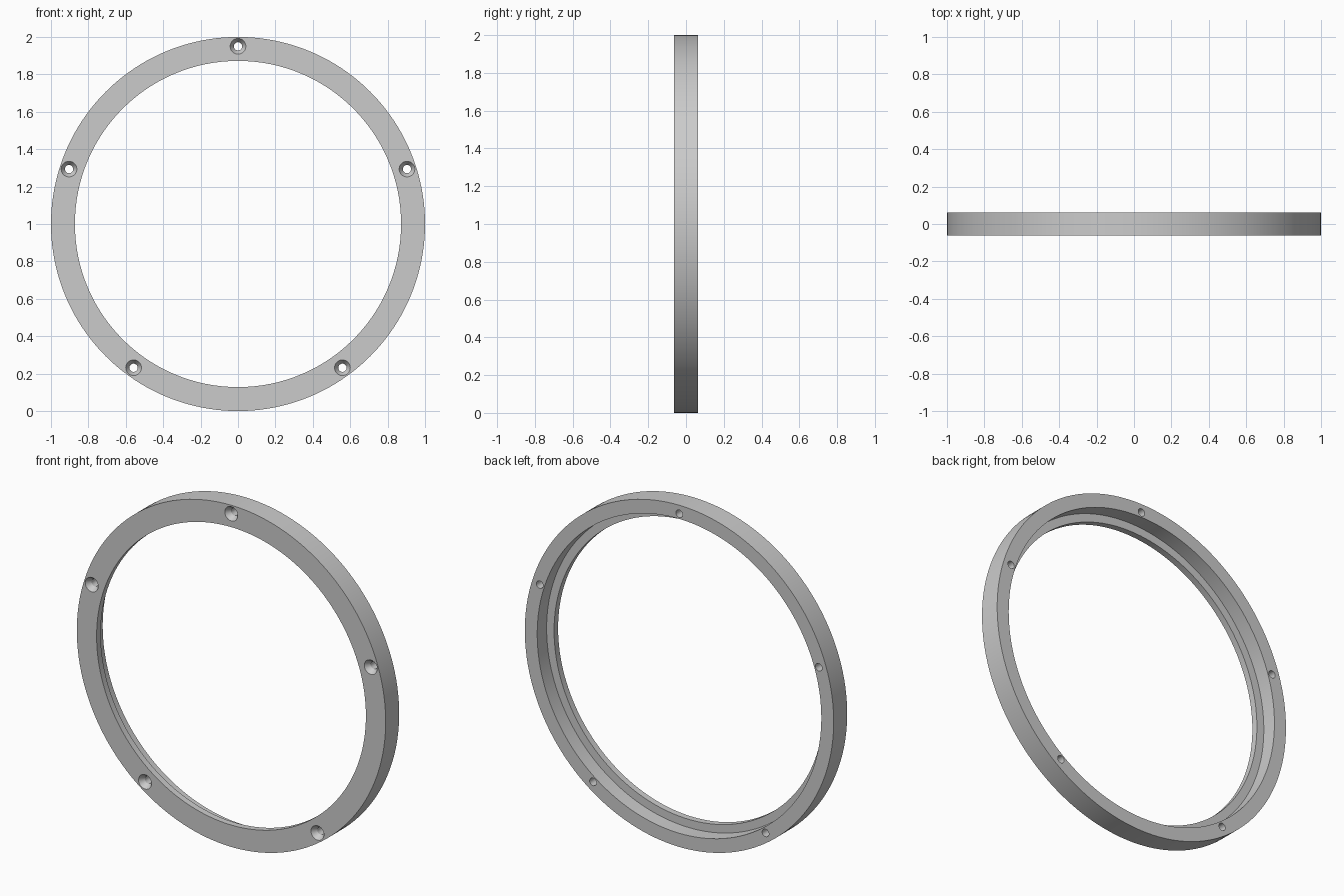
import bpy, bmesh, math
from mathutils import Matrix, Vector

if "Cube" in bpy.data.objects:
    bpy.data.objects.remove(bpy.data.objects["Cube"])

HALF = 0.0625          # half of the ring thickness
HOLE_CIRCLE = 0.95     # radius on which the screw holes sit

grey = bpy.data.materials.new("satin grey")
grey.diffuse_color = (0.6, 0.6, 0.6, 1)
grey.use_nodes = True
grey.node_tree.nodes["Principled BSDF"].inputs["Base Color"].default_value = grey.diffuse_color


def revolve(name, profile, steps, location):
    """Turn a closed (radius, y) profile around the y axis."""
    bm = bmesh.new()
    verts = [bm.verts.new((r, y, 0)) for r, y in profile]
    edges = [bm.edges.new((verts[i], verts[(i + 1) % len(verts)]))
             for i in range(len(verts))]
    bmesh.ops.spin(bm, geom=verts + edges, cent=(0, 0, 0), axis=(0, 1, 0),
                   angle=2 * math.pi, steps=steps, use_merge=False)
    bmesh.ops.remove_doubles(bm, verts=bm.verts, dist=1e-5)
    # drop leftovers lying on the axis
    bmesh.ops.delete(bm, geom=[e for e in bm.edges if not e.link_faces],
                     context='EDGES')
    bmesh.ops.recalc_face_normals(bm, faces=bm.faces)
    mesh = bpy.data.meshes.new(name)
    bm.to_mesh(mesh)
    bm.free()
    mesh.materials.append(grey)
    obj = bpy.data.objects.new(name, mesh)
    obj.location = location
    bpy.context.collection.objects.link(obj)
    return obj


# Ring: front lip reaching inward, wider rebate at the back
ring = revolve("ring", [(1, -HALF), (1, HALF), (0.92, HALF),
                        (0.92, -0.025), (0.872, -0.025), (0.872, -HALF)],
               160, (0, 0, 1))

# Five countersunk screw holes
for i in range(5):
    a = math.pi / 2 + i * 2 * math.pi / 5
    spot = (HOLE_CIRCLE * math.cos(a), 0, 1 + HOLE_CIRCLE * math.sin(a))
    cutter = revolve(f"hole_cutter_{i + 1}",
                     [(0, -HALF - 0.015), (0.052, -HALF - 0.015),
                      (0.022, -HALF + 0.03), (0.022, HALF + 0.02),
                      (0, HALF + 0.02)], 32, spot)
    cutter.hide_render = True
    cutter.hide_set(True)
    cut = ring.modifiers.new(f"screw_hole_{i + 1}", 'BOOLEAN')
    cut.operation = 'DIFFERENCE'
    cut.solver = 'EXACT'
    cut.object = cutter

# Bake the holes, remove the cutters, then shade
bpy.context.view_layer.update()
graph = bpy.context.evaluated_depsgraph_get()
finished = bpy.data.meshes.new_from_object(ring.evaluated_get(graph))
ring.modifiers.clear()
ring.data = finished
for obj in [o for o in bpy.data.objects if o.name.startswith("hole_cutter")]:
    bpy.data.objects.remove(obj)

bpy.ops.object.select_all(action='DESELECT')
ring.select_set(True)
bpy.context.view_layer.objects.active = ring
bpy.ops.object.shade_smooth_by_angle(angle=math.radians(25))
